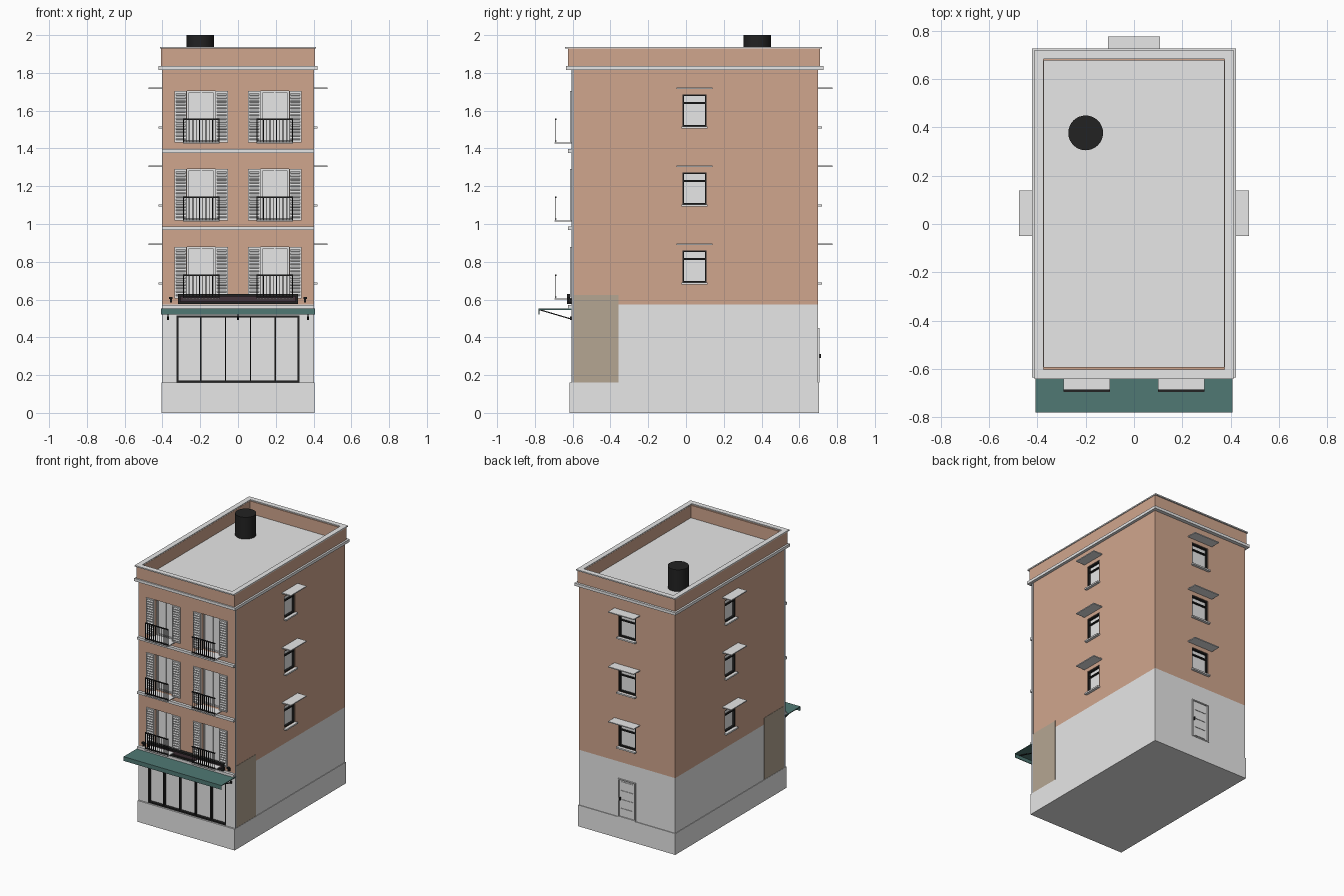
import bpy, bmesh, math
from mathutils import Matrix, Vector

cube = bpy.data.objects.get("Cube")
if cube:
    bpy.data.objects.remove(cube, do_unlink=True)


def material(name, r, g, b):
    m = bpy.data.materials.new(name)
    m.use_nodes = True
    m.diffuse_color = (r, g, b, 1)
    m.node_tree.nodes["Principled BSDF"].inputs["Base Color"].default_value = (r, g, b, 1)
    return m


GREY = material("pale_grey", 0.8, 0.8, 0.8)
BRICK = material("brick", 0.63, 0.38, 0.27)
BROWN = material("brown_panel", 0.46, 0.38, 0.29)
TEAL = material("teal_awning", 0.08, 0.19, 0.175)
BLACK = material("black_metal", 0.016, 0.016, 0.016)
MAROON = material("dark_maroon", 0.06, 0.035, 0.045)
SLATE = material("corner_slate", 0.4, 0.41, 0.43)

# Walls map (along, outward) to the plan
WALLS = {
    "front": lambda u, d: (u, -0.605 - d),
    "back": lambda u, d: (u, 0.70 + d),
    "right": lambda u, d: (-0.4 - d, u),
    "left": lambda u, d: (0.4 + d, u),
}
FLOORS = [0.0, 0.413, 0.826]


class Part:
    """Collects boxes into one named object."""

    def __init__(self, name, mat):
        self.name, self.mat, self.bm = name, mat, bmesh.new()

    def box(self, x0, x1, y0, y1, z0, z1, tilt=0):
        size = (abs(x1 - x0), abs(y1 - y0), abs(z1 - z0))
        mid = Vector((x0 + x1, y0 + y1, z0 + z1)) / 2
        mat = Matrix.Translation(mid) @ Matrix.Rotation(tilt, 4, 'X') @ Matrix.Diagonal((*size, 1))
        bmesh.ops.create_cube(self.bm, size=1, matrix=mat)

    def on(self, wall, u0, u1, d0, d1, z0, z1):
        a, b = WALLS[wall](u0, d0), WALLS[wall](u1, d1)
        self.box(a[0], b[0], a[1], b[1], z0, z1)

    def frame(self, wall, u0, u1, d0, d1, z0, z1, t):
        self.on(wall, u0, u0 + t, d0, d1, z0, z1)
        self.on(wall, u1 - t, u1, d0, d1, z0, z1)
        self.on(wall, u0 + t, u1 - t, d0, d1, z0, z0 + t)
        self.on(wall, u0 + t, u1 - t, d0, d1, z1 - t, z1)

    def ring(self, x, y0, y1, t, z0, z1):
        self.box(-x, -x + t, y0, y1, z0, z1)
        self.box(x - t, x, y0, y1, z0, z1)
        self.box(-x + t, x - t, y0, y0 + t, z0, z1)
        self.box(-x + t, x - t, y1 - t, y1, z0, z1)

    def done(self):
        me = bpy.data.meshes.new(self.name)
        self.bm.to_mesh(me)
        self.bm.free()
        me.materials.append(self.mat)
        ob = bpy.data.objects.new(self.name, me)
        bpy.context.collection.objects.link(ob)
        return ob


def carve(ob, cutter):
    mod = ob.modifiers.new("openings", 'BOOLEAN')
    mod.operation, mod.solver, mod.object = 'DIFFERENCE', 'EXACT', cutter
    bpy.context.view_layer.objects.active = ob
    bpy.ops.object.modifier_apply(modifier=mod.name)
    bpy.data.objects.remove(cutter, do_unlink=True)


# Main masses
plinth = Part("plinth", GREY)
plinth.box(-0.404, 0.404, -0.617, 0.705, 0, 0.16)
plinth.done()
ground = Part("ground_floor_wall", GREY)
ground.box(-0.4, 0.4, -0.605, 0.70, 0.16, 0.575)
ground = ground.done()
upper = Part("upper_wall", BRICK)
upper.box(-0.4, 0.4, -0.605, 0.70, 0.575, 1.82)
upper = upper.done()

# Parapet, cornice, coping and floor bands
parapet = Part("parapet", BRICK)
parapet.ring(0.407, -0.625, 0.71, 0.034, 1.835, 1.93)
parapet.done()
trim = Part("cornice_and_roof", GREY)
trim.box(-0.421, 0.421, -0.635, 0.727, 1.815, 1.836)
trim.done()
coping = Part("coping", GREY)
coping.ring(0.412, -0.641, 0.72, 0.038, 1.929, 1.938)
coping.done()
bands = Part("floor_bands", GREY)
for z in (0.552, 0.967, 1.377):
    bands.box(-0.402, 0.402, -0.626, -0.6, z, z + 0.019)
bands.done()

# Side corner strips and brown panels
strips = Part("corner_strips", SLATE)
panels = Part("side_panels", BROWN)
for wall in ("left", "right"):
    strips.on(wall, -0.607, -0.592, 0, 0.003, 0.16, 1.815)
    panels.on(wall, -0.592, -0.357, 0, 0.002, 0.16, 0.625)
strips.done()
panels.done()

# Side and rear windows, front balcony doors
cuts = Part("opening_cutter", BRICK)
glass = Part("window_panes", GREY)
frames = Part("window_frames", BLACK)
ledges = Part("window_hoods_and_sills", GREY)
shutters = Part("shutters", GREY)
slabs = Part("balcony_slabs", GREY)
rails = Part("balcony_railings", BLACK)
for h in FLOORS:
    for wall, mid, half, hood in (("left", 0.045, 0.064, 0.094), ("right", 0.045, 0.064, 0.094),
                                  ("back", 0, 0.072, 0.107)):
        a, b, z0, z1 = mid - half, mid + half, 0.69 + h, 0.86 + h
        cuts.on(wall, a, b, -0.025, 0.02, z0, z1)
        glass.on(wall, a, b, -0.026, -0.02, z0, z1)
        frames.frame(wall, a, b, -0.022, -0.004, z0, z1, 0.009)
        frames.on(wall, a, b, -0.022, -0.008, z1 - 0.05, z1 - 0.041)
        ledges.on(wall, mid - hood, mid + hood, -0.01, 0.075, 0.889 + h, 0.896 + h)
        ledges.on(wall, a - 0.005, b + 0.005, -0.01, 0.02, z0 - 0.011, z0)
    for mid in (-0.195, 0.195):
        z0, z1 = 0.606 + h, 0.877 + h
        cuts.on("front", mid - 0.075, mid + 0.075, -0.035, 0.02, z0, z1)
        glass.on("front", mid - 0.075, mid + 0.075, -0.036, -0.03, z0, z1)
        glass.frame("front", mid - 0.075, mid + 0.075, -0.032, -0.022, z0, z1, 0.009)
        glass.on("front", mid - 0.004, mid + 0.004, -0.032, -0.024, z0, z1)
        for a in (mid - 0.141, mid + 0.077):
            shutters.frame("front", a, a + 0.064, 0, 0.01, z0, z1, 0.007)
            shutters.on("front", a, a + 0.064, 0, 0.003, z0, z1)
            for i in range(14):
                z = z0 + 0.017 + i * 0.0182
                shutters.box(a + 0.007, a + 0.057, -0.615, -0.605, z - 0.002, z + 0.002,
                             math.radians(40))
        # Balcony
        slabs.on("front", mid - 0.096, mid + 0.096, -0.03, 0.09, z0 - 0.007, z0)
        for z in (z0 + 0.004, 0.725 + h):
            rails.on("front", mid - 0.096, mid + 0.096, 0.08, 0.088, z, z + 0.007)
        for i in range(12):
            u = mid - 0.094 + i * 0.188 / 11
            rails.on("front", u - 0.002, u + 0.002, 0.082, 0.086, z0, 0.728 + h)
for p in (glass, frames, ledges, shutters, slabs, rails):
    p.done()
carve(upper, cuts.done())

# Shop front
shop_cut = Part("shop_cutter", GREY)
shop_cut.on("front", -0.325, 0.325, -0.02, 0.02, 0.162, 0.515)
carve(ground, shop_cut.done())
shop = Part("shop_window_frame", BLACK)
shop.frame("front", -0.325, 0.325, -0.02, 0.002, 0.162, 0.515, 0.01)
for u, t in ((-0.197, 0.005), (-0.066, 0.003), (0.066, 0.003), (0.197, 0.005)):
    shop.on("front", u - t, u + t, -0.02, 0, 0.165, 0.512)
shop.done()

# Awning with valance and braces
awning = Part("awning", TEAL)
awning.box(-0.407, 0.407, -0.78, -0.605, 0.546, 0.552)
awning.box(-0.407, 0.407, -0.78, -0.775, 0.52, 0.55)
awning.done()
braces = Part("awning_braces", BLACK)
angle = math.atan2(-0.05, 0.17)
for x in (-0.37, 0, 0.37):
    braces.box(x - 0.003, x + 0.003, -0.779, -0.601, 0.518, 0.524, angle)
    braces.box(x - 0.005, x + 0.005, -0.614, -0.6, 0.492, 0.51)
braces.done()

# Blank sign board and wall lamps
sign = Part("sign_frame", BLACK)
sign.frame("front", -0.317, 0.317, 0, 0.025, 0.577, 0.63, 0.013)
sign.done()
board = Part("sign_board", MAROON)
board.on("front", -0.305, 0.305, 0, 0.016, 0.588, 0.62)
board.done()
lamps = Part("wall_lamps", BLACK)
for x in (-0.355, 0.355):
    lamps.on("front", x - 0.009, x + 0.009, 0.008, 0.024, 0.602, 0.614)
    lamps.on("front", x - 0.006, x + 0.006, 0, 0.016, 0.585, 0.604)
lamps.done()

# Rear door
door = Part("rear_door", GREY)
door.frame("back", -0.072, 0.072, 0, 0.008, 0.16, 0.45, 0.008)
for i in range(4):
    z = 0.175 + i * 0.067
    door.on("back", -0.05, 0.05, 0, 0.004, z, z + 0.055)
door.done()
handle = Part("door_handle", BLACK)
handle.on("back", 0.053, 0.06, 0, 0.014, 0.29, 0.312)
handle.done()

# Roof flue
bpy.ops.mesh.primitive_cylinder_add(vertices=32, radius=0.072, depth=0.165,
                                    location=(-0.2, 0.377, 1.9175))
flue = bpy.context.object
flue.name = "roof_flue"
flue.data.materials.append(BLACK)
bpy.ops.object.shade_smooth_by_angle(angle=math.radians(40))
